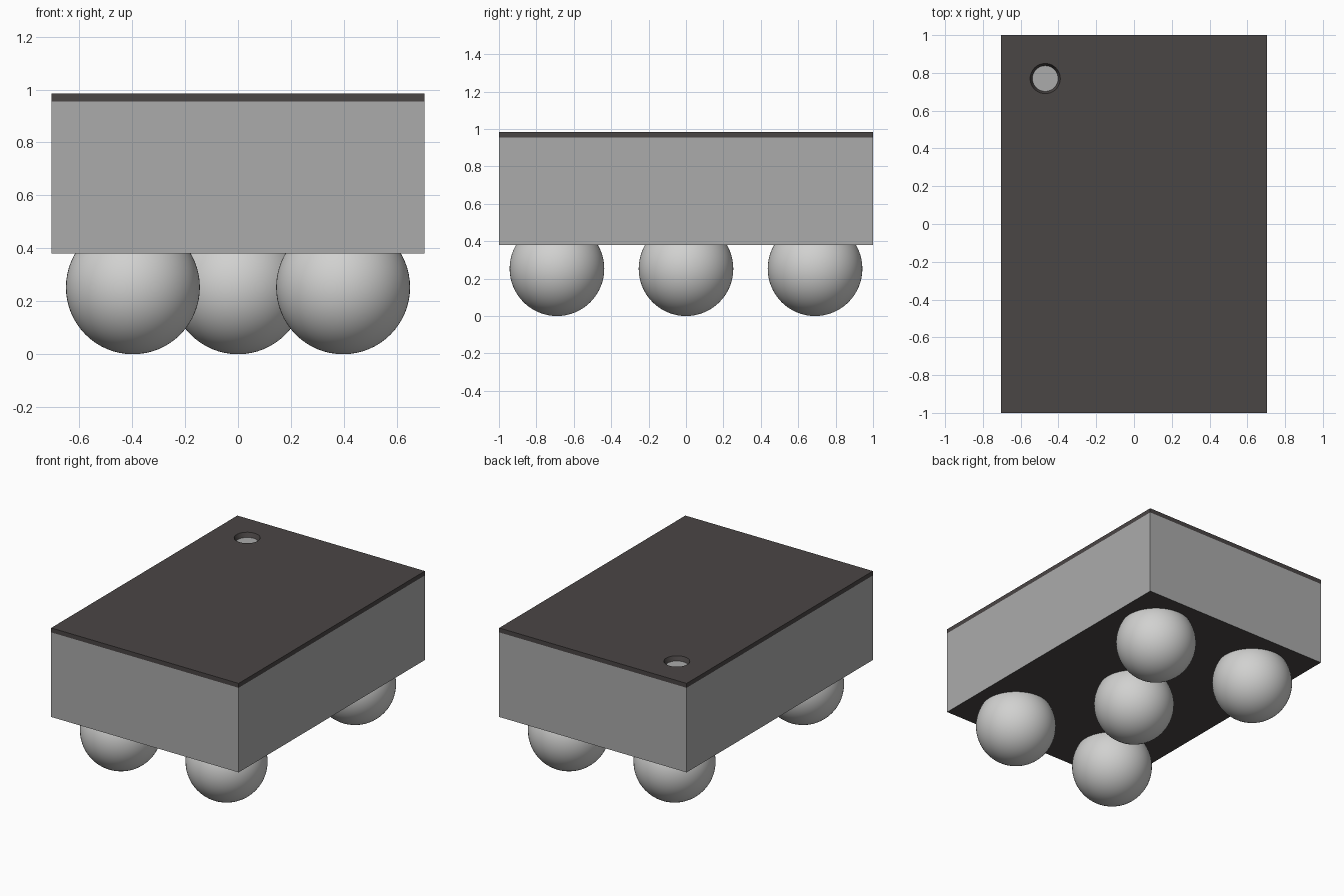
import bpy, bmesh
from mathutils import Matrix

cube = bpy.data.objects.get("Cube")
if cube:
    bpy.data.objects.remove(cube, do_unlink=True)

HALF_X, HALF_Y = 0.705, 1.0
BODY_Z0, BODY_Z1, LID_Z1 = 0.38, 0.955, 0.985
BALL_R = 0.253


def linear(c):
    return c / 12.92 if c <= 0.04045 else ((c + 0.055) / 1.055) ** 2.4


def material(name, rgb):
    colour = [linear(c) for c in rgb] + [1.0]
    mat = bpy.data.materials.new(name)
    mat.use_nodes = True
    mat.diffuse_color = colour
    bsdf = next(n for n in mat.node_tree.nodes if n.type == 'BSDF_PRINCIPLED')
    bsdf.inputs["Base Color"].default_value = colour
    bsdf.inputs["Roughness"].default_value = 0.6
    return mat


def finish(bm, name, *mats):
    mesh = bpy.data.meshes.new(name)
    bm.to_mesh(mesh)
    bm.free()
    for m in mats:
        mesh.materials.append(m)
    obj = bpy.data.objects.new(name, mesh)
    bpy.context.collection.objects.link(obj)
    return obj


def slab(z0, z1):
    bm = bmesh.new()
    bmesh.ops.create_cube(bm, size=1, matrix=Matrix.Translation((0, 0, (z0 + z1) / 2))
                          @ Matrix.Diagonal((2 * HALF_X, 2 * HALF_Y, z1 - z0, 1)))
    return bm


grey = material("mid grey", (0.67, 0.67, 0.67))
dark = material("warm charcoal", (0.29, 0.273, 0.27))
silver = material("light silver", (0.82, 0.82, 0.815))

# Body: grey sides and top, charcoal underside
bm = slab(BODY_Z0, BODY_Z1)
bm.normal_update()
for f in bm.faces:
    f.material_index = 1 if f.normal.z < -0.5 else 0
finish(bm, "body", grey, dark)

# Lid with a tapered round corner marker hole showing the body below
lid = finish(slab(BODY_Z1, LID_Z1), "lid", dark)
bm = bmesh.new()
depth = LID_Z1 - BODY_Z1
bmesh.ops.create_cone(bm, cap_ends=True, segments=48, radius1=0.062, radius2=0.086,
                      depth=2 * depth,
                      matrix=Matrix.Translation((-0.47, 0.77, (LID_Z1 + BODY_Z1) / 2)))
cutter = finish(bm, "marker_hole_cutter", dark)
cutter.hide_render = True
mod = lid.modifiers.new("marker_hole", 'BOOLEAN')
mod.operation = 'DIFFERENCE'
mod.solver = 'EXACT'
mod.object = cutter
bpy.ops.object.select_all(action='DESELECT')
lid.select_set(True)
bpy.context.view_layer.objects.active = lid
bpy.ops.object.modifier_apply(modifier=mod.name)
bpy.data.objects.remove(cutter, do_unlink=True)

# Solder balls: one in each corner and one in the middle
spots = {"front_right": (-1, -1), "front_left": (1, -1), "back_right": (-1, 1),
         "back_left": (1, 1), "middle": (0, 0)}
for name, (sx, sy) in spots.items():
    bm = bmesh.new()
    bmesh.ops.create_uvsphere(bm, u_segments=64, v_segments=32, radius=BALL_R)
    for f in bm.faces:
        f.smooth = True
    ball = finish(bm, name + "_ball", silver)
    ball.location = (0.397 * sx, 0.69 * sy, BALL_R)
